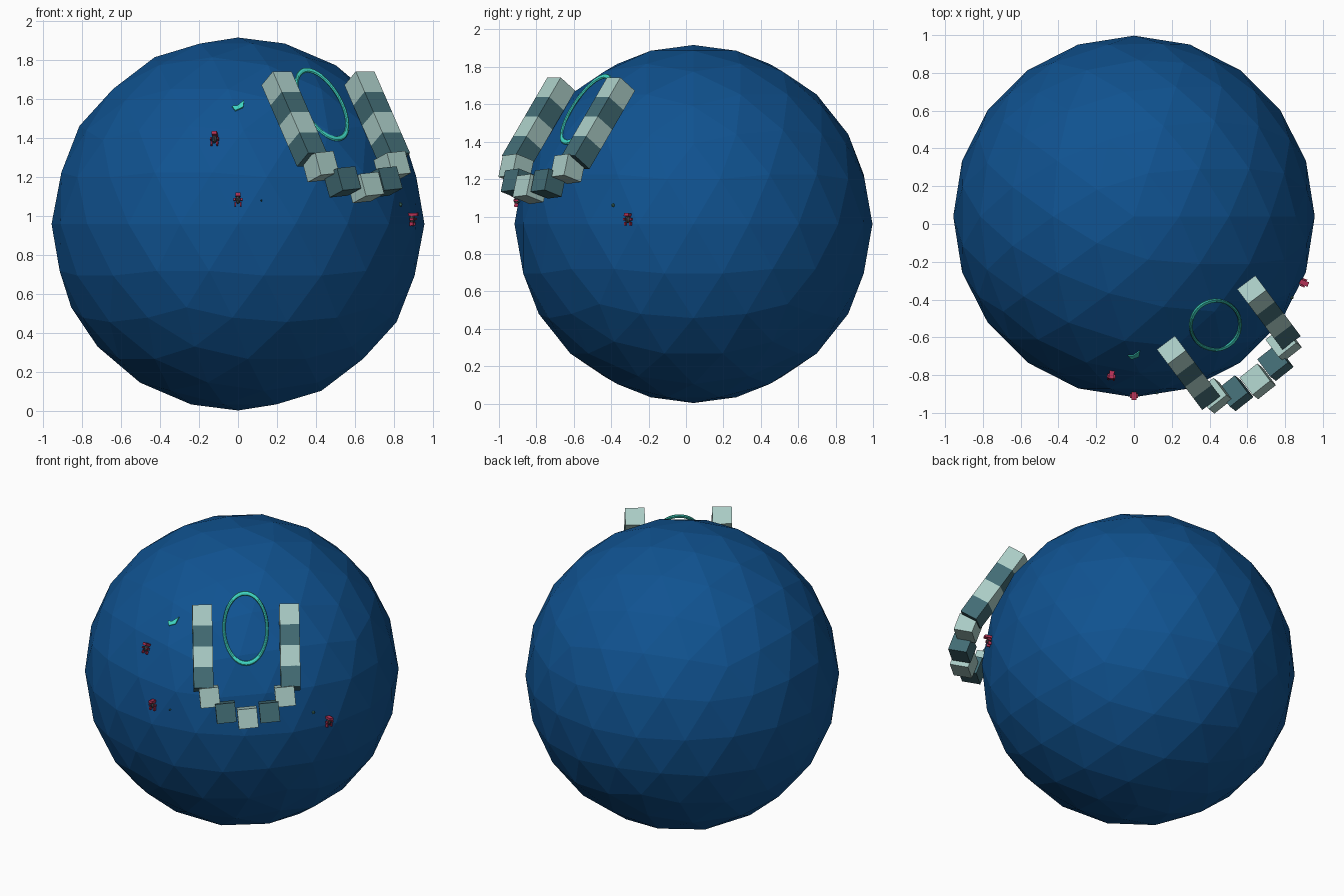
import bpy, bmesh, math
from mathutils import Vector, Matrix

if "Cube" in bpy.data.objects:
    bpy.data.objects.remove(bpy.data.objects["Cube"])

C = Vector((0, 0.04, 0.96))          # planet centre
R = 0.957

def mat(name, rgb):
    m = bpy.data.materials.new(name)
    m.diffuse_color = (*rgb, 1)
    m.use_nodes = True
    m.node_tree.nodes["Principled BSDF"].inputs["Base Color"].default_value = m.diffuse_color
    return m

OCEAN = mat("ocean_blue", (0.005, 0.085, 0.28))
LIGHT = mat("pale_stone", (0.40, 0.60, 0.56))
DARK = mat("slate_stone", (0.055, 0.15, 0.175))
TEAL = mat("bright_teal", (0.05, 0.68, 0.55))
RED = mat("crimson", (0.45, 0.03, 0.09))
SHELL = mat("dark_shell", (0.05, 0.06, 0.07))
MOSS = mat("moss_green", (0.06, 0.2, 0.16))

def frame(az, el):
    """Axes for a spot on the planet: side, up along surface, outward."""
    s = Vector((-math.sin(az), math.cos(az), 0))
    n = Vector((math.cos(az) * math.cos(el), math.sin(az) * math.cos(el), math.sin(el)))
    u = n.cross(s)
    return Matrix((s, u, n)).transposed().to_4x4()

def place(p):
    """Frame at the surface point nearest to p."""
    d = (Vector(p) - C).normalized()
    M = frame(math.atan2(d.y, d.x), math.asin(d.z))
    M.translation = Vector(p)
    return M

def new_object(name, bm, material):
    me = bpy.data.meshes.new(name)
    bmesh.ops.recalc_face_normals(bm, faces=bm.faces)
    bm.to_mesh(me)
    bm.free()
    me.materials.append(material)
    ob = bpy.data.objects.new(name, me)
    bpy.context.collection.objects.link(ob)
    return ob

def box(name, M, size, material):
    bm = bmesh.new()
    bmesh.ops.create_cube(bm, size=1, matrix=M @ Matrix.Diagonal((*size, 1)))
    return new_object(name, bm, material)

def ball(name, M, size, material, sub=1):
    bm = bmesh.new()
    bmesh.ops.create_icosphere(bm, subdivisions=sub, radius=1,
                               matrix=M @ Matrix.Diagonal((*size, 1)))
    return new_object(name, bm, material)

# planet
ball("planet", Matrix.Translation(C), (R, R, R), OCEAN, 3)

# gate of stone blocks, a U lying against the planet
AZ, EL = math.atan2(-0.8, 0.6), math.radians(36)
G = frame(AZ, EL)
G.translation = C
path = [(-0.266, 0.138 - 0.129 * i, False) for i in range(4)]
for a in (-60, -30, 0, 30, 60):
    t = math.radians(a)
    path.append((0.266 * math.sin(t), -0.224 - 0.266 * math.cos(t), True))
path += [(0.266, 0.138 - 0.129 * i, False) for i in reversed(range(4))]
for i, (s, u, arc) in enumerate(path):
    M = G @ Matrix.Translation((s, u, 0.993))
    if arc:   # curved part stands more upright
        M = M @ Matrix.Rotation(math.radians(18), 4, 'X') @ Matrix.Rotation(math.radians(5), 4, 'Z')
    size = (0.12, 0.12, 0.12) if arc else (0.12, 0.13, 0.12)
    box(f"gate_block_{i}", M, size, DARK if i % 2 else LIGHT)

# oval ring inside the gate
bpy.ops.mesh.primitive_torus_add(major_radius=0.132, minor_radius=0.009,
                                 major_segments=40, minor_segments=8)
ring = bpy.context.object
ring.name = "gate_ring"
ring.data.materials.append(TEAL)
ring.data.transform(G @ Matrix.Translation((0, 0.074, 0.942)) @ Matrix.Diagonal((1, 1.65, 1, 1)))

# small winged shape on the surface
bm = bmesh.new()
B = place((0, -0.695, 1.56))
for tri in (((-0.032, 0.002), (-0.004, 0.004), (-0.014, -0.028)),
            ((-0.014, -0.028), (-0.004, 0.004), (0.014, -0.012)),
            ((-0.004, 0.004), (0.032, 0.042), (0.014, -0.012)),
            ((0.014, -0.012), (0.032, 0.042), (0.026, -0.006))):
    lo = [bm.verts.new(B @ Vector((x, y, 0.0))) for x, y in tri]
    hi = [bm.verts.new(B @ Vector((x, y, 0.008))) for x, y in tri]
    bm.faces.new(lo)
    bm.faces.new(hi)
    for k in range(3):
        j = (k + 1) % 3
        bm.faces.new((lo[k], lo[j], hi[j], hi[k]))
new_object("winged_creature", bm, TEAL)

# three little crawlers: red cap and claws, dark body and legs
for k, p in enumerate(((0, -0.905, 1.085), (-0.12, -0.805, 1.395), (0.895, -0.31, 0.985))):
    F = place(p)
    T = lambda x, y, z: F @ Matrix.Translation((x, y, z))
    ball(f"crawler_body_{k}", T(0, 0, 0.0), (0.014, 0.024, 0.018), SHELL)
    box(f"crawler_cap_{k}", T(0, 0.024, 0.005), (0.026, 0.016, 0.05), RED)
    for side in (-1, 1):
        box(f"crawler_leg_{k}", T(side * 0.015, -0.024, 0), (0.008, 0.02, 0.02), RED)
        box(f"crawler_arm_{k}", T(side * 0.018, 0.0, 0.004), (0.008, 0.012, 0.024), RED)

# tiny surface specks
ball("speck_right", place((0.835, -0.39, 1.06)), (0.01, 0.012, 0.01), MOSS)
ball("speck_front", place((0.12, -0.895, 1.08)), (0.005, 0.005, 0.01), MOSS)
